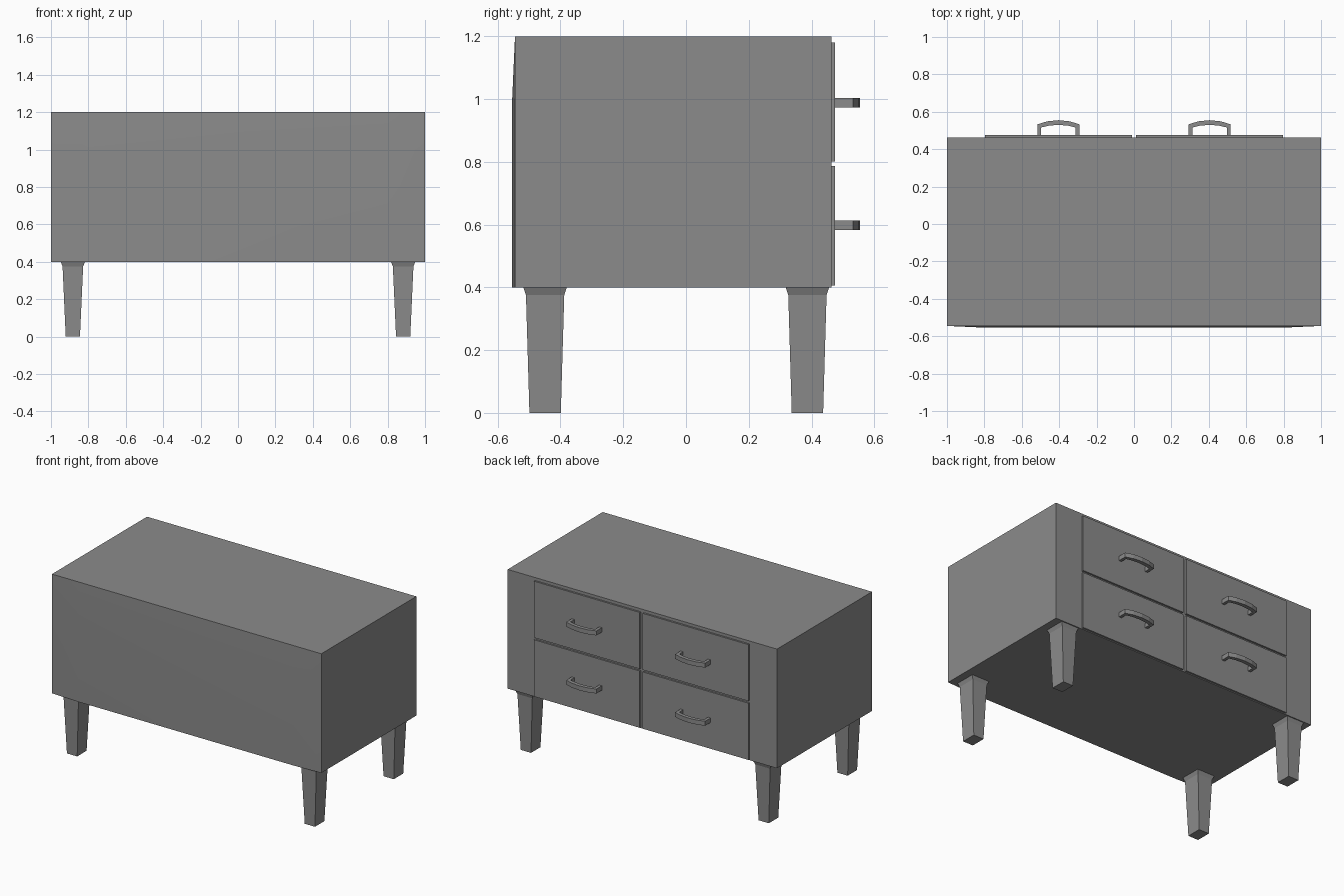
import bpy
import bmesh
from mathutils import Vector

cube = bpy.data.objects.get("Cube")
if cube:
    bpy.data.objects.remove(cube, do_unlink=True)

# One painted finish for the whole cabinet
GREY = (0.26, 0.26, 0.26, 1)
paint = bpy.data.materials.new("grey_paint")
paint.use_nodes = True
paint.diffuse_color = GREY
paint.node_tree.nodes["Principled BSDF"].inputs["Base Color"].default_value = GREY


def finish(name, bm):
    bmesh.ops.recalc_face_normals(bm, faces=bm.faces[:])
    mesh = bpy.data.meshes.new(name)
    bm.to_mesh(mesh)
    bm.free()
    mesh.materials.append(paint)
    obj = bpy.data.objects.new(name, mesh)
    bpy.context.collection.objects.link(obj)
    return obj


def box(bm, low, high):
    low, high = Vector(low), Vector(high)
    verts = bmesh.ops.create_cube(bm, size=1)["verts"]
    for v in verts:
        v.co = (low + high) / 2 + v.co * (high - low)


def loft(bm, rings):
    """Join equal rings of points into a capped solid."""
    loops = [[bm.verts.new(p) for p in ring] for ring in rings]
    for a, b in zip(loops, loops[1:]):
        for i in range(len(a)):
            j = (i + 1) % len(a)
            bm.faces.new((a[i], a[j], b[j], b[i]))
    bm.faces.new(loops[0])
    bm.faces.new(loops[-1])


# Cabinet body, its plain front swelling slightly away from the top and sides
bm = bmesh.new()
box(bm, (-1, -0.545, 0.4), (1, 0.463, 1.2))
for point, normal in (((-0.8, 0, 0), (1, 0, 0)), ((0.8, 0, 0), (1, 0, 0)),
                      ((0, 0, 1.0), (0, 0, 1))):
    bmesh.ops.bisect_plane(bm, geom=bm.verts[:] + bm.edges[:] + bm.faces[:],
                           plane_co=point, plane_no=normal)
for v in bm.verts:
    if v.co.y < -0.5 and abs(v.co.x) < 0.9 and v.co.z < 1.1:
        v.co.y = -0.554
body = finish("cabinet_body", bm)
bpy.context.view_layer.objects.active = body
body.select_set(True)
bpy.ops.object.shade_smooth_by_angle(angle=0.5)
body.select_set(False)

# Tapered legs with a flared collar
for side, x in (("left", 0.883), ("right", -0.883)):
    for end, y in (("front", -0.449), ("back", 0.387)):
        bm = bmesh.new()
        rings = []
        for z, w, d in ((0, 0.038, 0.05), (0.375, 0.055, 0.061), (0.402, 0.066, 0.07)):
            rings.append([(x + sx * w, y + sy * d, z)
                          for sx, sy in ((-1, -1), (1, -1), (1, 1), (-1, 1))])
        loft(bm, rings)
        finish(f"{end}_{side}_leg", bm)

# Drawer fronts with arched pulls
PULL = ((0.112, 0.47), (0.112, 0.533), (0.06, 0.549), (0, 0.555))
INNER = ((0.092, 0.47), (0.092, 0.516), (0.05, 0.526), (0, 0.53))
outer = list(PULL) + [(-x, y) for x, y in reversed(PULL[:-1])]
inner = list(INNER) + [(-x, y) for x, y in reversed(INNER[:-1])]
for side, s in (("left", 1), ("right", -1)):
    for row, low, high, grip in (("lower", 0.406, 0.787, 0.598),
                                 ("upper", 0.801, 1.18, 0.988)):
        bm = bmesh.new()
        x0, x1 = sorted((s * 0.011, s * 0.797))
        box(bm, (x0, 0.455, low), (x1, 0.475, high))
        finish(f"{row}_{side}_drawer", bm)

        bm = bmesh.new()
        cx, z0, z1 = s * 0.404, grip - 0.015, grip + 0.015
        loft(bm, [[(cx + a[0], a[1], z0), (cx + a[0], a[1], z1),
                   (cx + b[0], b[1], z1), (cx + b[0], b[1], z0)]
                  for a, b in zip(outer, inner)])
        finish(f"{row}_{side}_handle", bm)
